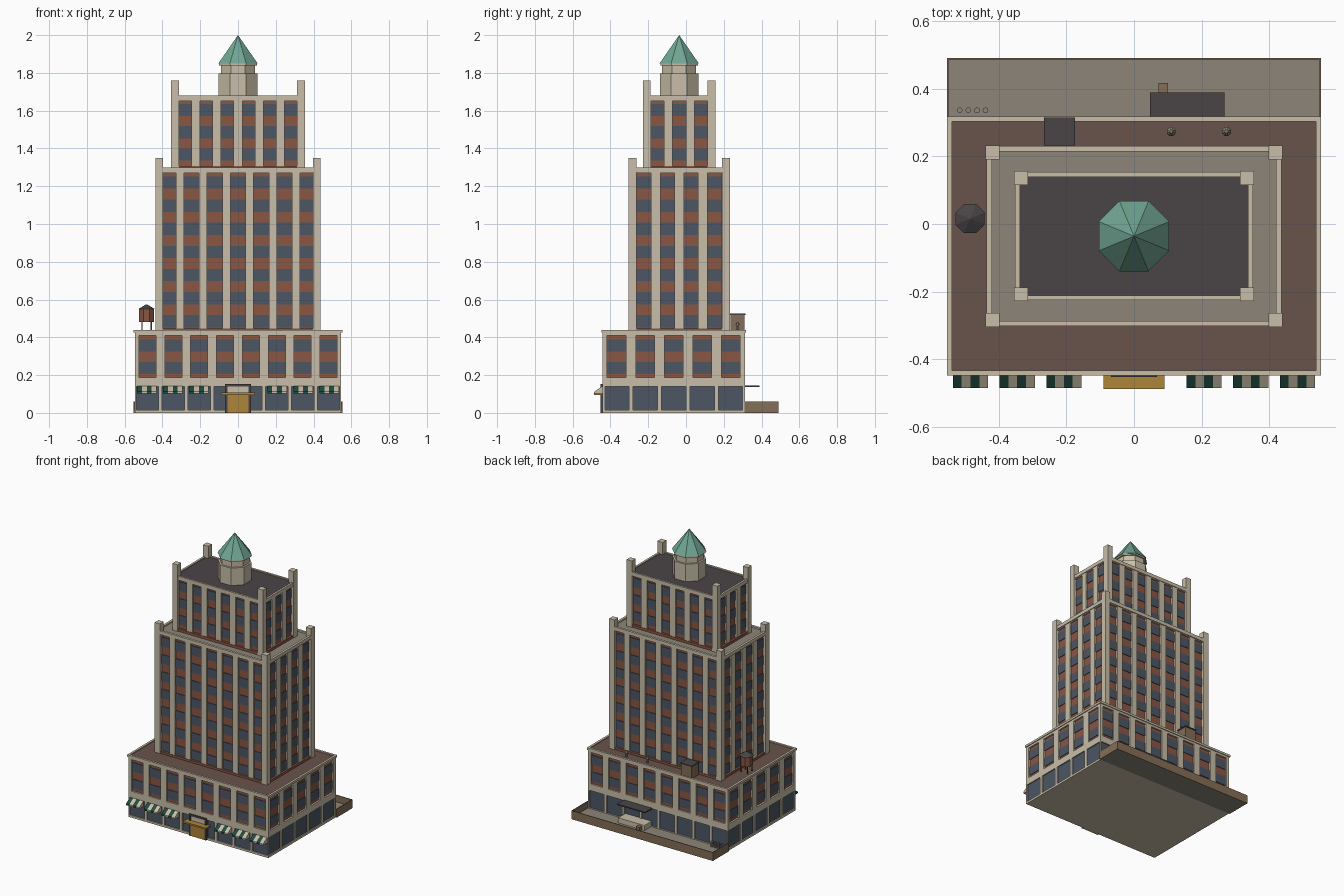
import bpy, bmesh, math
from mathutils import Matrix, Vector

if "Cube" in bpy.data.objects:
    bpy.data.objects.remove(bpy.data.objects["Cube"])


def mat(name, r, g, b):
    m = bpy.data.materials.new(name)
    lin = [((c / 255 + 0.055) / 1.055) ** 2.4 for c in (r, g, b)]
    m.diffuse_color = (*lin, 1)
    m.use_nodes = True
    m.node_tree.nodes["Principled BSDF"].inputs["Base Color"].default_value = m.diffuse_color
    return m


STONE = mat("limestone", 200, 190, 168)
BRICK = mat("red brick", 138, 86, 68)
GLASS = mat("window glass", 75, 86, 100)
COPPER = mat("green copper", 112, 165, 147)
DARK = mat("dark roofing", 74, 68, 69)
TILE = mat("terrace tile", 105, 83, 75)
CONC = mat("concrete", 140, 133, 120)
GOLD = mat("brass", 174, 133, 58)
BROWN = mat("brown brick", 132, 110, 87)
GREEN = mat("awning green", 33, 76, 65)


def finish(name, bm, *mats):
    bmesh.ops.recalc_face_normals(bm, faces=bm.faces)
    me = bpy.data.meshes.new(name)
    bm.to_mesh(me)
    bm.free()
    for m in mats:
        me.materials.append(m)
    ob = bpy.data.objects.new(name, me)
    bpy.context.collection.objects.link(ob)
    return ob


def boxes(name, m, *items):
    """One object made of boxes given as (x0, x1, y0, y1, z0, z1)."""
    bm = bmesh.new()
    for x0, x1, y0, y1, z0, z1 in items:
        M = Matrix.Translation(((x0 + x1) / 2, (y0 + y1) / 2, (z0 + z1) / 2))
        M = M @ Matrix.Diagonal((x1 - x0, y1 - y0, z1 - z0, 1))
        bmesh.ops.create_cube(bm, size=1, matrix=M)
    return finish(name, bm, m)


def drums(name, m, n, *items):
    """One object of n-sided drums given as (x, y, z0, z1, apothem0, apothem1)."""
    bm = bmesh.new()
    k = 1 / math.cos(math.pi / n)
    for x, y, z0, z1, r0, r1 in items:
        M = Matrix.Translation((x, y, (z0 + z1) / 2)) @ Matrix.Rotation(math.pi / n, 4, 'Z')
        bmesh.ops.create_cone(bm, cap_ends=True, segments=n, radius1=r0 * k,
                              radius2=r1 * k, depth=z1 - z0, matrix=M)
    return finish(name, bm, m)


def ring(cy, hx, hy, t, z0, z1):
    """Four boxes forming a rectangular band of thickness t."""
    return [(-hx, hx, cy - hy, cy - hy + t, z0, z1), (-hx, hx, cy + hy - t, cy + hy, z0, z1),
            (-hx, -hx + t, cy - hy + t, cy + hy - t, z0, z1),
            (hx - t, hx, cy - hy + t, cy + hy - t, z0, z1)]


def tier(name, cy, hx, hy, z0, z1, nx, px, wx, ny, py, wy, floors, core):
    """Core block with stone piers all round and a glass band for every floor."""
    d, g = 0.012, 0.004
    boxes(name + "_core", core, (-hx + d, hx - d, cy - hy + d, cy + hy - d, z0, z1))
    xs = [(i - (nx - 1) / 2) * px for i in range(nx)]
    ys = [cy + (i - (ny - 1) / 2) * py for i in range(ny)]
    piers, panes = [], []
    for s in (-1, 1):
        def fy(a, b):  # depth range on the front or back wall
            return sorted((cy + s * (hy - a), cy + s * (hy - b)))

        def fx(a, b):  # depth range on a side wall
            return sorted((s * (hx - a), s * (hx - b)))
        for a, b in zip(xs, xs[1:]):
            piers.append((a + wx / 2, b - wx / 2, *fy(0, d + .003), z0, z1))
        for a, b in zip(ys, ys[1:]):
            piers.append((*fx(0, d + .003), a + wy / 2, b - wy / 2, z0, z1))
        for t in (-1, 1):
            ex, ey = xs[-1] + wx / 2, ys[-1] + wy / 2 - cy
            piers.append((*sorted((t * ex, t * hx)), *sorted((cy + s * ey, cy + s * hy)), z0, z1))
        for f0, f1 in floors:
            panes += [(x - wx / 2, x + wx / 2, *fy(d - g, d + .002), f0, f1) for x in xs]
            panes += [(*fx(d - g, d + .002), y - wy / 2, y + wy / 2, f0, f1) for y in ys]
    boxes(name + "_piers", STONE, *piers)
    boxes(name + "_windows", GLASS, *panes)


def posts(name, cy, hx, hy, w, z0, z1):
    items = []
    for s in (-1, 1):
        for t in (-1, 1):
            x, y = s * (hx - w / 2), cy + t * (hy - w / 2)
            items.append((x - w / 2, x + w / 2, y - w / 2, y + w / 2, z0, z1))
    boxes(name, STONE, *items)


# Base: shop floor, belt course, two brick floors, cornice and tiled terrace
B, BX, BY = -0.065, 0.546, 0.377
tier("shop_floor", B, BX, BY, 0.0, 0.14, 8, .137, .118, 5, .151, .13, [(.015, .14)], STONE)
boxes("plinth", STONE, (-BX, BX, B - BY, B + BY, 0, .015))
boxes("belt_course", STONE, (-BX, BX, B - BY, B + BY, .14, .187))
tier("base", B, BX, BY, .187, .41, 8, .137, .09, 5, .151, .1, [(.207, .27), (.325, .388)], BRICK)
boxes("base_frieze", STONE, (-BX, BX, B - BY, B + BY, .41, .428))
boxes("base_cornice", STONE, *ring(B, .552, .383, .015, .425, .44))
boxes("base_terrace", TILE, (-.54, .54, B - .37, B + .37, .42, .433))

# Middle tower
T = -0.036
tier("middle", T, .43, .26, .43, 1.27, 7, .123, .08, 4, .125, .075,
     [(.452 + i * .1225, .517 + i * .1225) for i in range(7)], BRICK)
boxes("middle_base_course", BRICK, *ring(T, .433, .263, .02, .43, .448))
boxes("middle_frieze", STONE, (-.43, .43, T - .26, T + .26, 1.27, 1.284))
boxes("middle_parapet", STONE, *ring(T, .436, .266, .016, 1.275, 1.30))
boxes("middle_terrace", CONC, (-.422, .422, T - .252, T + .252, 1.28, 1.29))
posts("middle_corner_posts", T, .438, .268, .041, .433, 1.35)

# Upper tower
tier("upper", T, .347, .185, 1.285, 1.65, 6, .112, .066, 3, .115, .07,
     [(1.335 + i * .118, 1.4 + i * .118) for i in range(3)], BRICK)
boxes("upper_base_course", BRICK, *ring(T, .35, .188, .02, 1.285, 1.308))
boxes("upper_frieze", STONE, (-.347, .347, T - .185, T + .185, 1.65, 1.668))
boxes("upper_parapet", STONE, *ring(T, .351, .189, .014, 1.655, 1.68))
boxes("upper_roof", DARK, (-.34, .34, T - .178, T + .178, 1.66, 1.674))
posts("upper_corner_posts", T, .354, .192, .041, 1.29, 1.76)

# Eight-sided lantern with copper roof
drums("lantern", STONE, 8, (0, T, 1.67, 1.797, .102, .102), (0, T, 1.797, 1.845, .09, .09),
      (0, T, 1.84, 1.853, .1, .1))
drums("lantern_roof", COPPER, 8, (0, T, 1.85, 2.0, .104, 0))

# Entrance: frame, panel, brass doors and canopy
F = B - BY
boxes("entrance_panel", STONE, (-.06, .06, F - .004, F + .02, 0, .14))
boxes("entrance_frame", DARK, (-.068, -.056, F - .01, F + .01, 0, .152),
      (.056, .068, F - .01, F + .01, 0, .152), (-.068, .068, F - .01, F + .01, .14, .152))
boxes("entrance_doors", GOLD, (-.055, -.001, F - .009, F, 0, .1), (.001, .055, F - .009, F, 0, .1))
boxes("entrance_canopy", GOLD, (-.09, .09, -.487, F + .005, .096, .107))

# Striped shop awnings, coloured by stripe
bm = bmesh.new()
profile = [(F + .005, .145), (-.485, .113), (-.485, .102), (F + .005, .102)]
for c in (-.483, -.345, -.207, .207, .345, .483):
    for i in range(4):
        x = c - .052 + i * .026
        a = [bm.verts.new((x, y, z)) for y, z in profile]
        b = [bm.verts.new((x + .026, y, z)) for y, z in profile]
        fs = [bm.faces.new(a), bm.faces.new(b)]
        fs += [bm.faces.new((a[j], a[j - 1], b[j - 1], b[j])) for j in range(4)]
        for f in fs:
            f.material_index = i % 2
finish("awnings", bm, GREEN, STONE)

# Rear service yard with low wall, loading dock, canopy, crate and bollards
boxes("yard_floor", CONC, (-.55, .55, .311, .489, 0, .012))
boxes("yard_wall", BROWN, (-.553, .553, .485, .49, 0, .06),
      (-.553, -.548, .311, .485, 0, .06), (.548, .553, .311, .485, 0, .06))
boxes("loading_dock", STONE, (.055, .26, .305, .385, .01, .048))
boxes("loading_canopy", DARK, (.047, .267, .305, .388, .137, .145))
boxes("crate", BROWN, (.073, .101, .387, .416, .01, .04))
drums("bollards", CONC, 10, *[(-.515 + i * .0255, .336, .01, .05, .008, .008) for i in range(4)])

# Roof shed and vents
boxes("roof_shed", BROWN, (-.262, -.179, .235, .31, .43, .518))
boxes("roof_shed_cap", DARK, (-.266, -.175, .232, .314, .518, .526))
drums("roof_vents", CONC, 8, *[v for x in (.11, .273) for v in
      ((x, .273, .43, .465, .006, .006), (x, .273, .465, .48, .013, .004))])

# Water tank on legs
wx, wy = -.484, .016
drums("water_tank", BRICK, 8, (wx, wy, .482, .55, .039, .039))
drums("water_tank_roof", DARK, 8, (wx, wy, .55, .575, .043, .002))
boxes("water_tank_legs", DARK, *[(wx + s * .025 - .003, wx + s * .025 + .003, wy + t * .025 - .003,
      wy + t * .025 + .003, .43, .484) for s in (-1, 1) for t in (-1, 1)])
